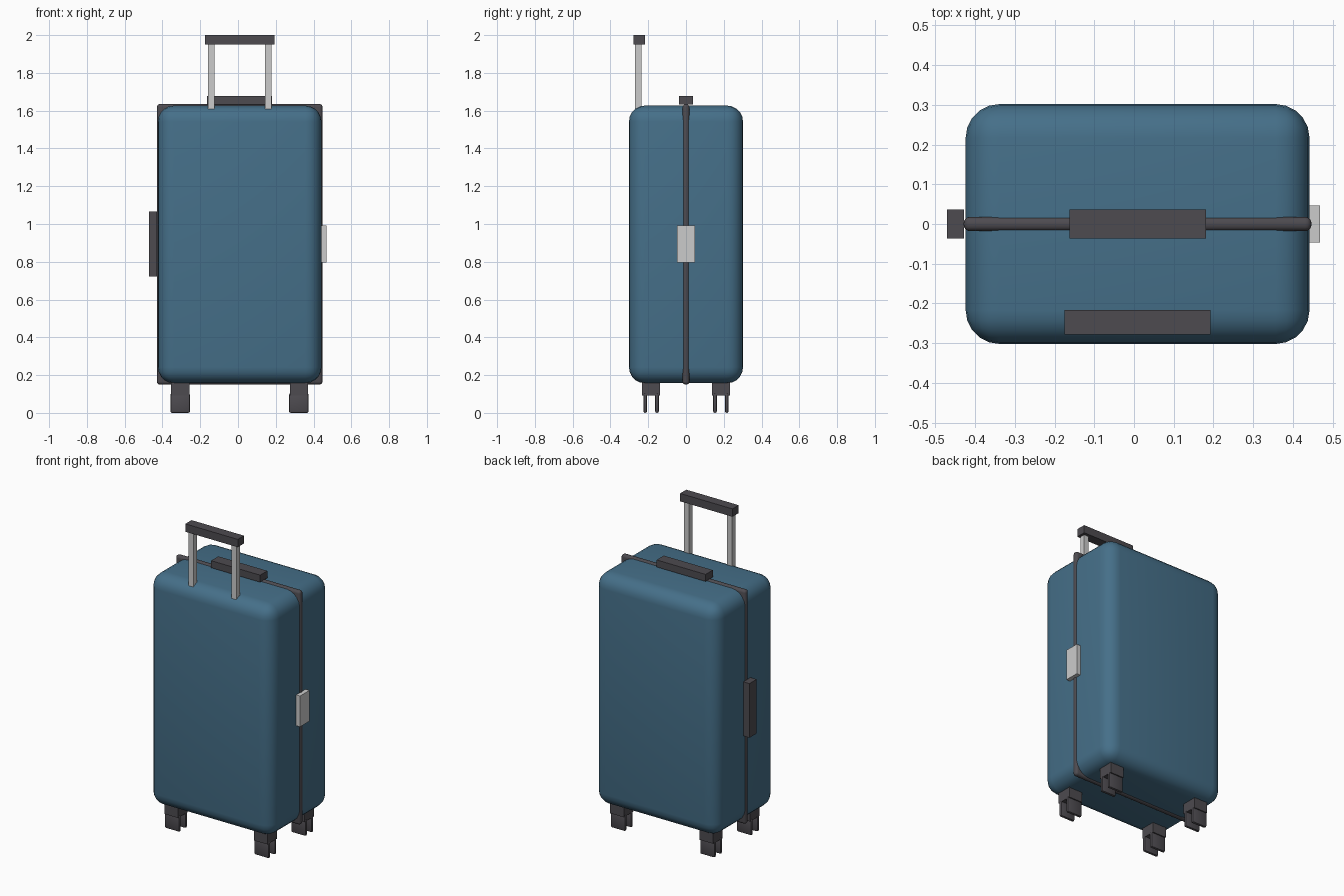
import bpy, bmesh
from mathutils import Vector

if "Cube" in bpy.data.objects:
    bpy.data.objects.remove(bpy.data.objects["Cube"])

CX = 0.009  # the shell sits slightly right of centre


def material(name, rgb):
    m = bpy.data.materials.new(name)
    m.diffuse_color = (*rgb, 1)
    m.use_nodes = True
    m.node_tree.nodes["Principled BSDF"].inputs["Base Color"].default_value = m.diffuse_color
    return m


BLUE = material("shell_blue", (0.06, 0.16, 0.25))
DARK = material("dark_plastic", (0.075, 0.07, 0.08))
METAL = material("light_metal", (0.6, 0.61, 0.63))


def box(name, x, y, z, mat, bevel=0.0, segments=3):
    """Box from (min, max) ranges, optionally with rounded edges."""
    bm = bmesh.new()
    bmesh.ops.create_cube(bm, size=1)
    ranges = (x, y, z)
    size = [b - a for a, b in ranges]
    centre = Vector([(a + b) / 2 for a, b in ranges])
    for v in bm.verts:
        v.co = Vector([v.co[i] * size[i] for i in range(3)])
    if bevel:
        bmesh.ops.bevel(bm, geom=bm.edges[:], offset=bevel, offset_type='OFFSET',
                        segments=segments, profile=0.5, affect='EDGES', clamp_overlap=True)
    mesh = bpy.data.meshes.new(name)
    bm.to_mesh(mesh)
    bm.free()
    mesh.materials.append(mat)
    ob = bpy.data.objects.new(name, mesh)
    ob.location = centre
    bpy.context.collection.objects.link(ob)
    if bevel:
        bpy.ops.object.select_all(action='DESELECT')
        ob.select_set(True)
        bpy.context.view_layer.objects.active = ob
        bpy.ops.object.shade_smooth_by_angle()
    return ob


def around(c, half):
    return (c - half, c + half)


# Rounded shell and the seam frame around it
box("shell", around(CX, 0.433), (-0.302, 0.302), (0.157, 1.627), BLUE, 0.085, 5)
box("seam_frame", around(CX, 0.438), (-0.018, 0.018), (0.15, 1.635), DARK, 0.016, 4)

# Carry handles on top and on the left side, latch on the right side
box("top_handle", around(CX, 0.172), (-0.036, 0.036), (1.632, 1.677), DARK)
box("side_handle", (-0.471, -0.428), (-0.036, 0.036), (0.722, 1.066), DARK)
box("latch", (0.44, 0.469), (-0.047, 0.047), (0.795, 0.991), METAL)

# Telescopic handle: two rods and a grip
for side, s in (("left", -1), ("right", 1)):
    box(f"handle_rod_{side}", around(CX + s * 0.151, 0.017), around(-0.252, 0.017),
        (1.56, 1.96), METAL)
box("handle_grip", around(CX, 0.184), around(-0.247, 0.031), (1.95, 2.0), DARK)

# Four castors: a mount and a pair of slim wheels each
for side, sx in (("left", -1), ("right", 1)):
    for end, sy in (("front", -1), ("back", 1)):
        x, y = CX - 0.001 + sx * 0.314, sy * 0.185
        box(f"castor_mount_{end}_{side}", around(x, 0.048), around(y, 0.048),
            (0.093, 0.17), DARK)
        for n, off in ((1, -0.031), (2, 0.031)):
            box(f"wheel_{end}_{side}_{n}", around(x, 0.052), around(y + off, 0.01),
                (0.0, 0.104), DARK, 0.009, 2)
